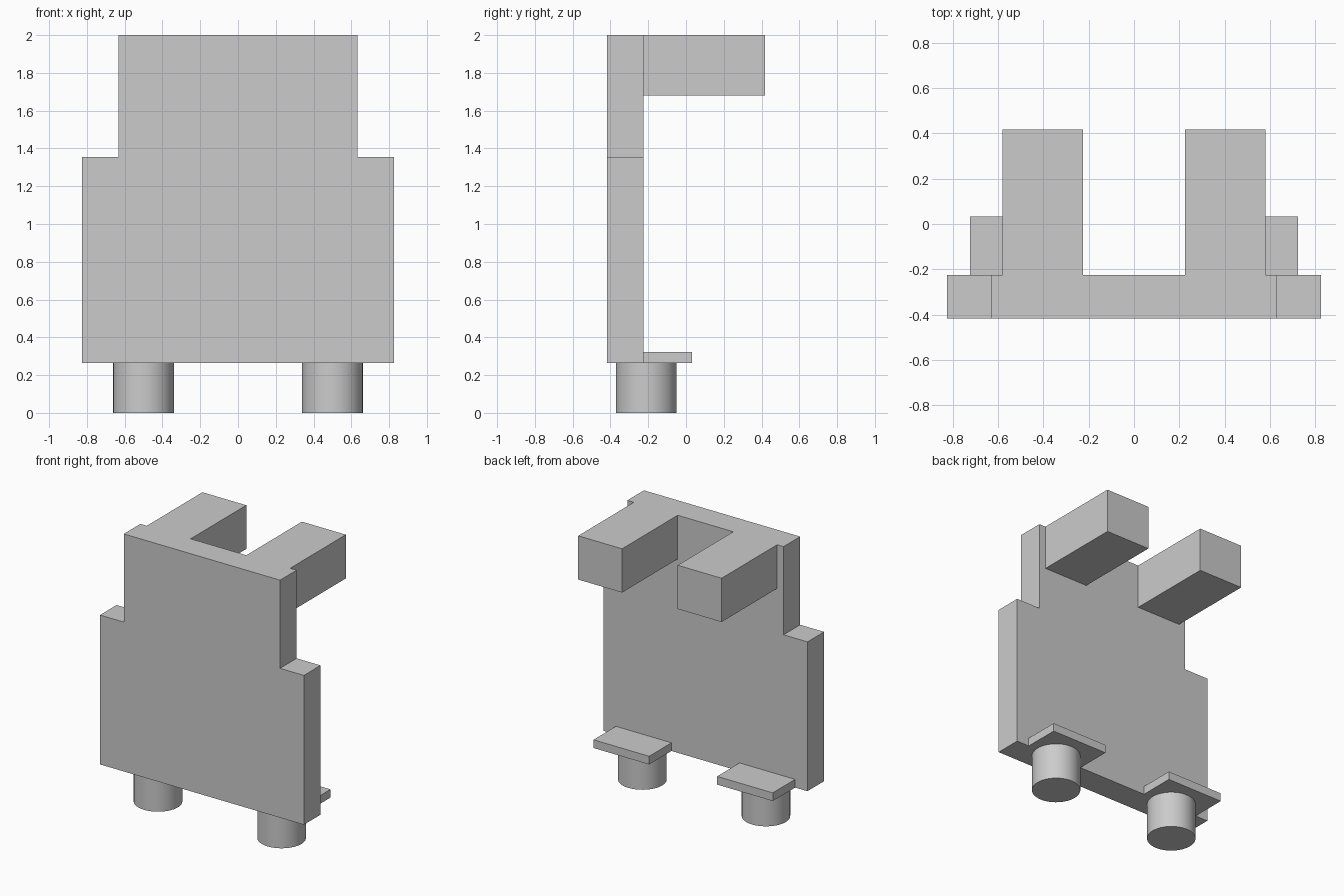
import bpy
import bmesh
from mathutils import Vector

cube = bpy.data.objects.get("Cube")
if cube:
    bpy.data.objects.remove(cube, do_unlink=True)

grey = bpy.data.materials.new("light grey")
grey.use_nodes = True
GREY = (0.6, 0.6, 0.6, 1)
grey.diffuse_color = GREY
grey.node_tree.nodes["Principled BSDF"].inputs["Base Color"].default_value = GREY

FRONT, BACK = -0.417, -0.225   # panel thickness
FOOT = 0.263                   # underside of the panel


def finish(name, bm):
    bmesh.ops.recalc_face_normals(bm, faces=bm.faces)
    mesh = bpy.data.meshes.new(name)
    bm.to_mesh(mesh)
    bm.free()
    mesh.materials.append(grey)
    obj = bpy.data.objects.new(name, mesh)
    bpy.context.collection.objects.link(obj)
    return obj


def box(name, low, high):
    low, high = Vector(low), Vector(high)
    bm = bmesh.new()
    bmesh.ops.create_cube(bm, size=1)
    bmesh.ops.scale(bm, vec=high - low, verts=bm.verts)
    bmesh.ops.translate(bm, vec=(low + high) / 2, verts=bm.verts)
    return finish(name, bm)


# Stepped back panel, extruded from its outline
half = [(0.825, FOOT), (0.825, 1.355), (0.632, 1.355), (0.632, 2)]
outline = half + [(-x, z) for x, z in reversed(half)]
bm = bmesh.new()
face = bm.faces.new([bm.verts.new((x, FRONT, z)) for x, z in outline])
extruded = bmesh.ops.extrude_face_region(bm, geom=[face])["geom"]
bmesh.ops.translate(bm, vec=(0, BACK - FRONT, 0),
                    verts=[v for v in extruded if isinstance(v, bmesh.types.BMVert)])
finish("panel", bm)

for side, s in (("left", 1), ("right", -1)):
    # Upper arm reaching backwards
    xs = sorted((s * 0.225, s * 0.58))
    box(side + "_arm", (xs[0], BACK, 1.68), (xs[1], 0.417, 2))

    # Thin ledge above the peg
    xs = sorted((s * 0.275, s * 0.725))
    box(side + "_ledge", (xs[0], BACK, FOOT), (xs[1], 0.033, 0.323))

    # Round peg
    bm = bmesh.new()
    bmesh.ops.create_cone(bm, cap_ends=True, segments=48, radius1=0.161,
                          radius2=0.161, depth=FOOT)
    bmesh.ops.translate(bm, vec=(s * 0.5, -0.21, FOOT / 2), verts=bm.verts)
    peg = finish(side + "_peg", bm)
    bpy.ops.object.select_all(action="DESELECT")
    peg.select_set(True)
    bpy.context.view_layer.objects.active = peg
    bpy.ops.object.shade_smooth_by_angle()
